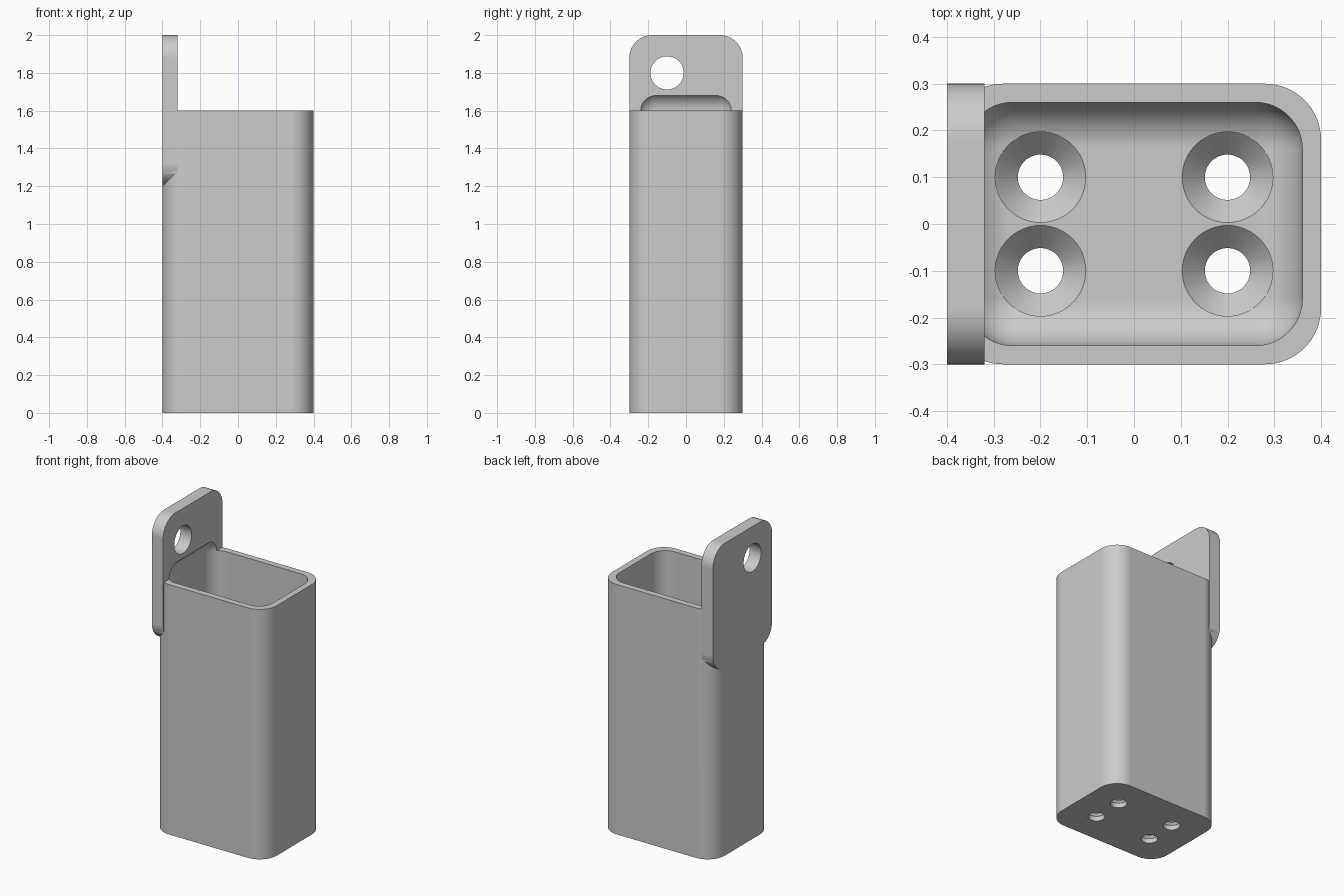
import bpy, bmesh, math
from mathutils import Matrix, Vector

if "Cube" in bpy.data.objects:
    bpy.data.objects.remove(bpy.data.objects["Cube"], do_unlink=True)

grey = bpy.data.materials.new("plain grey")
grey.use_nodes = True
colour = (0.6, 0.6, 0.6, 1)
grey.diffuse_color = colour
grey.node_tree.nodes["Principled BSDF"].inputs["Base Color"].default_value = colour


def make_object(name, bm):
    bmesh.ops.recalc_face_normals(bm, faces=bm.faces)
    mesh = bpy.data.meshes.new(name)
    bm.to_mesh(mesh)
    bm.free()
    mesh.materials.append(grey)
    obj = bpy.data.objects.new(name, mesh)
    bpy.context.collection.objects.link(obj)
    return obj


def rounded_box(name, low, high, radius, axis=None, segments=16):
    """Box between two corners; rounds edges along one axis, or all edges."""
    low, high = Vector(low), Vector(high)
    bm = bmesh.new()
    bmesh.ops.create_cube(bm, size=1)
    for v in bm.verts:
        v.co = (low + high) / 2 + v.co * (high - low)
    edges = [e for e in bm.edges if axis is None or
             abs((e.verts[0].co - e.verts[1].co).normalized()[axis]) > 0.9]
    bmesh.ops.bevel(bm, geom=edges, offset=radius, segments=segments,
                    profile=0.5, affect='EDGES')
    return make_object(name, bm)


def lathe(name, profile, matrix, steps=48):
    """Closed solid spun round z from (radius, height) points."""
    bm = bmesh.new()
    rings = [[bm.verts.new(matrix @ Vector((r * math.cos(a), r * math.sin(a), z)))
              for a in (math.tau * i / steps for i in range(steps))]
             for r, z in profile]
    for lower, upper in zip(rings, rings[1:]):
        for i in range(steps):
            j = (i + 1) % steps
            bm.faces.new((lower[i], lower[j], upper[j], upper[i]))
    bm.faces.new(rings[0])
    bm.faces.new(rings[-1])
    return make_object(name, bm)


def combine(target, tool, operation):
    mod = target.modifiers.new(operation, 'BOOLEAN')
    mod.operation, mod.object, mod.solver = operation, tool, 'EXACT'
    bpy.context.view_layer.update()
    graph = bpy.context.evaluated_depsgraph_get()
    mesh = bpy.data.meshes.new_from_object(target.evaluated_get(graph))
    target.modifiers.clear()
    target.data = mesh
    bpy.data.objects.remove(tool, do_unlink=True)


# Tall bin body with the hanging plate on its end
holder = rounded_box("wall_holder", (-0.4, -0.3, 0), (0.4, 0.3, 1.6), 0.12, axis=2)
plate = rounded_box("hanging_plate", (-0.4, -0.3, 1.2), (-0.32, 0.3, 2), 0.12, axis=0)
combine(holder, plate, 'UNION')

# Fully rounded cavity, which also scoops into the plate
cavity = rounded_box("cavity", (-0.36, -0.26, 0.08), (0.36, 0.26, 1.7), 0.1)
combine(holder, cavity, 'DIFFERENCE')

# Hanging hole through the plate
turn = Matrix.Translation((-0.36, -0.1, 1.8)) @ Matrix.Rotation(math.pi / 2, 4, 'Y')
combine(holder, lathe("hanging_hole", [(0.088, -0.1), (0.088, 0.1)], turn), 'DIFFERENCE')

# Countersunk holes in the floor
countersink = [(0.0485, -0.05), (0.0485, 0.03), (0.097, 0.08), (0.097, 0.15)]
for x in (-0.2, 0.2):
    for y in (-0.1, 0.1):
        hole = lathe("floor_hole", countersink, Matrix.Translation((x, y, 0)))
        combine(holder, hole, 'DIFFERENCE')

# Smooth curves, crisp edges
bpy.ops.object.select_all(action='DESELECT')
holder.select_set(True)
bpy.context.view_layer.objects.active = holder
bpy.ops.object.shade_smooth_by_angle(angle=math.radians(30))
weighted = holder.modifiers.new("even shading", 'WEIGHTED_NORMAL')
weighted.keep_sharp = True
